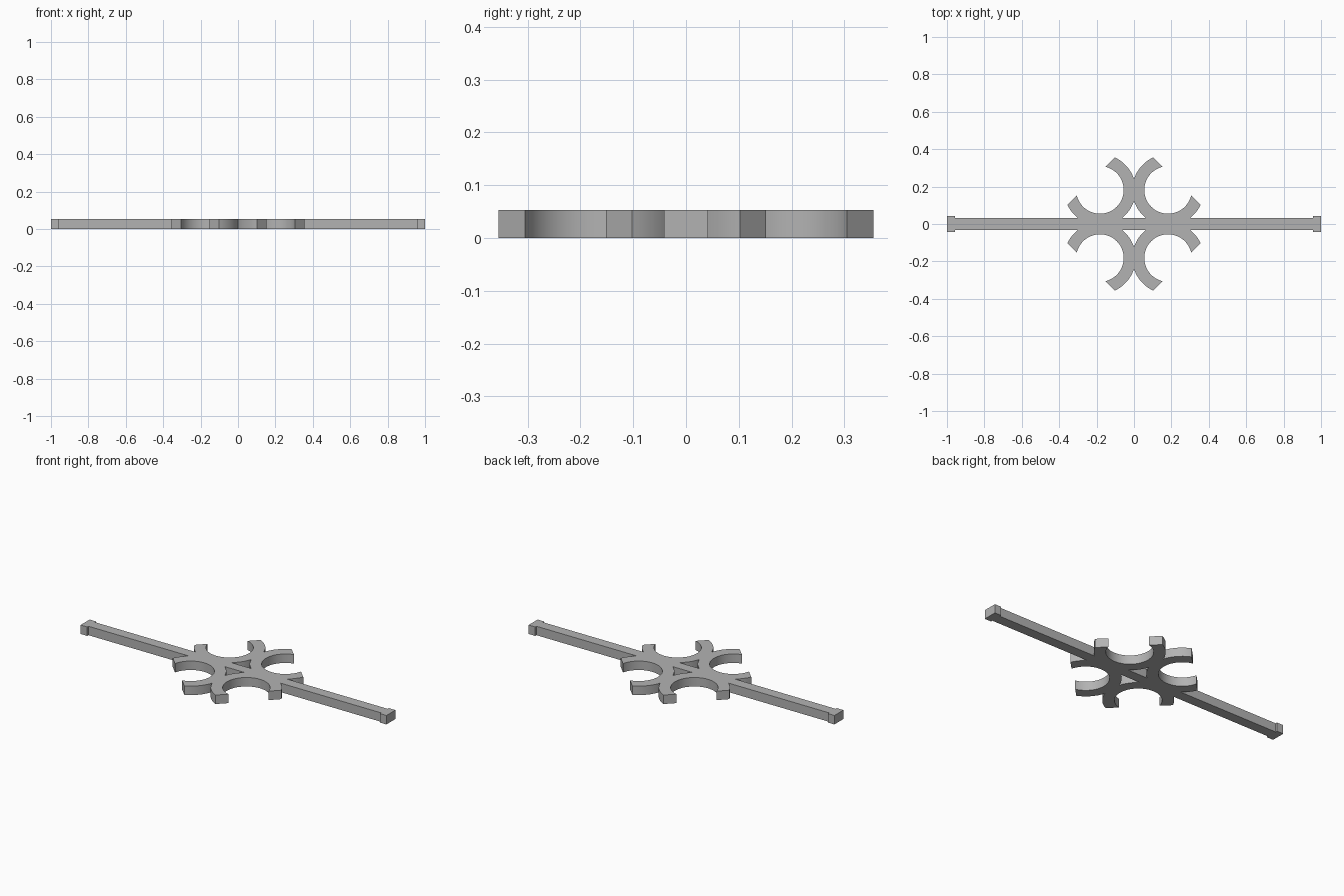
import bpy, bmesh, math

HEIGHT = 0.053
CENTRE = 0.182      # ring centre offset on both axes
INNER, OUTER = 0.127, 0.191
CUT = 0.066         # distance from ring centre to the straight cut across its mouth

cube = bpy.data.objects.get("Cube")
if cube:
    bpy.data.objects.remove(cube, do_unlink=True)

grey = bpy.data.materials.new("plain grey")
grey.use_nodes = True
colour = (0.45, 0.45, 0.45, 1)
grey.diffuse_color = colour
grey.node_tree.nodes["Principled BSDF"].inputs["Base Color"].default_value = colour


def extrude_outline(name, points):
    """Flat outline raised to the common height."""
    bm = bmesh.new()
    face = bm.faces.new([bm.verts.new((x, y, 0)) for x, y in points])
    top = bmesh.ops.extrude_face_region(bm, geom=[face])
    bmesh.ops.translate(bm, vec=(0, 0, HEIGHT),
                        verts=[v for v in top["geom"] if isinstance(v, bmesh.types.BMVert)])
    bmesh.ops.recalc_face_normals(bm, faces=bm.faces)
    mesh = bpy.data.meshes.new(name)
    bm.to_mesh(mesh)
    bm.free()
    mesh.materials.append(grey)
    obj = bpy.data.objects.new(name, mesh)
    bpy.context.collection.objects.link(obj)
    return obj


def arc(radius, sx, sy, steps=48):
    """Arc facing the middle of the model, ending on the straight cut."""
    diagonal = math.atan2(sy, sx)
    start = math.acos(CUT / radius)
    sweep = 2 * (math.pi - start)
    return [(sx * CENTRE + radius * math.cos(diagonal + start + sweep * i / steps),
             sy * CENTRE + radius * math.sin(diagonal + start + sweep * i / steps))
            for i in range(steps + 1)]


# Long bar with a wider block at each end
quarter = [(1, 0.042), (0.957, 0.042), (0.957, 0.031)]
right_half = quarter + [(-x, y) for x, y in reversed(quarter)]
bar = extrude_outline("ornamental_bar", right_half + [(-x, -y) for x, y in right_half])

# Four open rings, merged into the bar
rings = []
for sx in (1, -1):
    for sy in (1, -1):
        ring = extrude_outline("open_ring", arc(OUTER, sx, sy) + arc(INNER, sx, sy)[::-1])
        ring.hide_render = True
        union = bar.modifiers.new("join ring", "BOOLEAN")
        union.operation = "UNION"
        union.solver = "EXACT"
        union.object = ring
        rings.append(ring)

bpy.context.view_layer.objects.active = bar
bar.select_set(True)
for modifier in list(bar.modifiers):
    bpy.ops.object.modifier_apply(modifier=modifier.name)
for ring in rings:
    bpy.data.objects.remove(ring, do_unlink=True)
bpy.ops.object.shade_smooth_by_angle(angle=math.radians(30))
